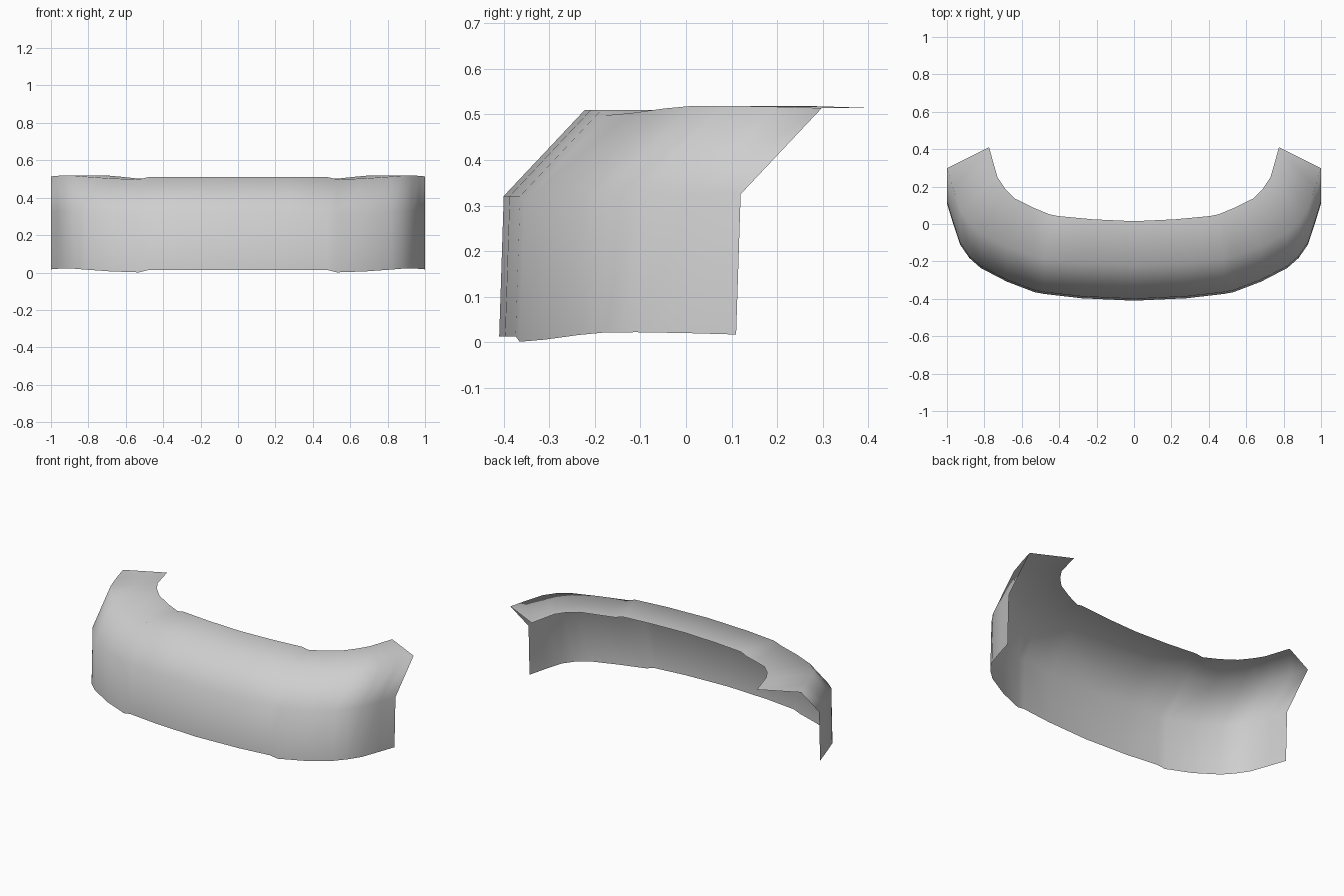
import bpy
import bmesh

cube = bpy.data.objects.get("Cube")
if cube:
    bpy.data.objects.remove(cube)

grey = bpy.data.materials.new("light_grey")
grey.use_nodes = True
colour = (0.62, 0.62, 0.62, 1)
grey.diffuse_color = colour
grey.node_tree.nodes["Principled BSDF"].inputs["Base Color"].default_value = colour

# Half plan of the shell: outer x, outer y, inner x, inner y, height offset
STATIONS = [
    (0.00, -0.400, 0.00, 0.015, 0.000),
    (0.28, -0.387, 0.22, 0.025, 0.000),
    (0.48, -0.364, 0.41, 0.043, 0.000),
    (0.53, -0.355, 0.45, 0.051, -0.012),
    (0.68, -0.298, 0.54, 0.088, -0.007),
    (0.82, -0.225, 0.635, 0.135, 0.003),
    (0.88, -0.172, 0.69, 0.190, 0.008),
    (0.93, -0.100, 0.73, 0.250, 0.009),
    (0.968, 0.015, 0.75, 0.320, 0.007),
    (1.00, 0.120, 0.775, 0.410, 0.004),
]


def section(x, y, inner_x, inner_y, dz):
    """Wall foot, wall top, end of the sloped band, inner rim."""
    return [
        (x, y - 0.01, 0.013 + dz),
        (x, y, 0.321 + dz),
        (x, y + 0.178, 0.51 + dz),
        (inner_x, inner_y, 0.51 + dz),
    ]


# Loft the sections over the left half, then mirror
bm = bmesh.new()
rows = [[bm.verts.new(p) for p in section(*s)] for s in STATIONS]
for a, b in zip(rows, rows[1:]):
    for i in range(len(a) - 1):
        bm.faces.new((a[i], b[i], b[i + 1], a[i + 1]))
for face in bm.faces:
    face.smooth = True
mesh = bpy.data.meshes.new("bumper_shell")
bm.to_mesh(mesh)
bm.free()
mesh.materials.append(grey)
shell = bpy.data.objects.new("bumper_shell", mesh)
bpy.context.collection.objects.link(shell)
mirror = shell.modifiers.new("mirror", 'MIRROR')
mirror.use_clip = True
mirror.merge_threshold = 0.001
